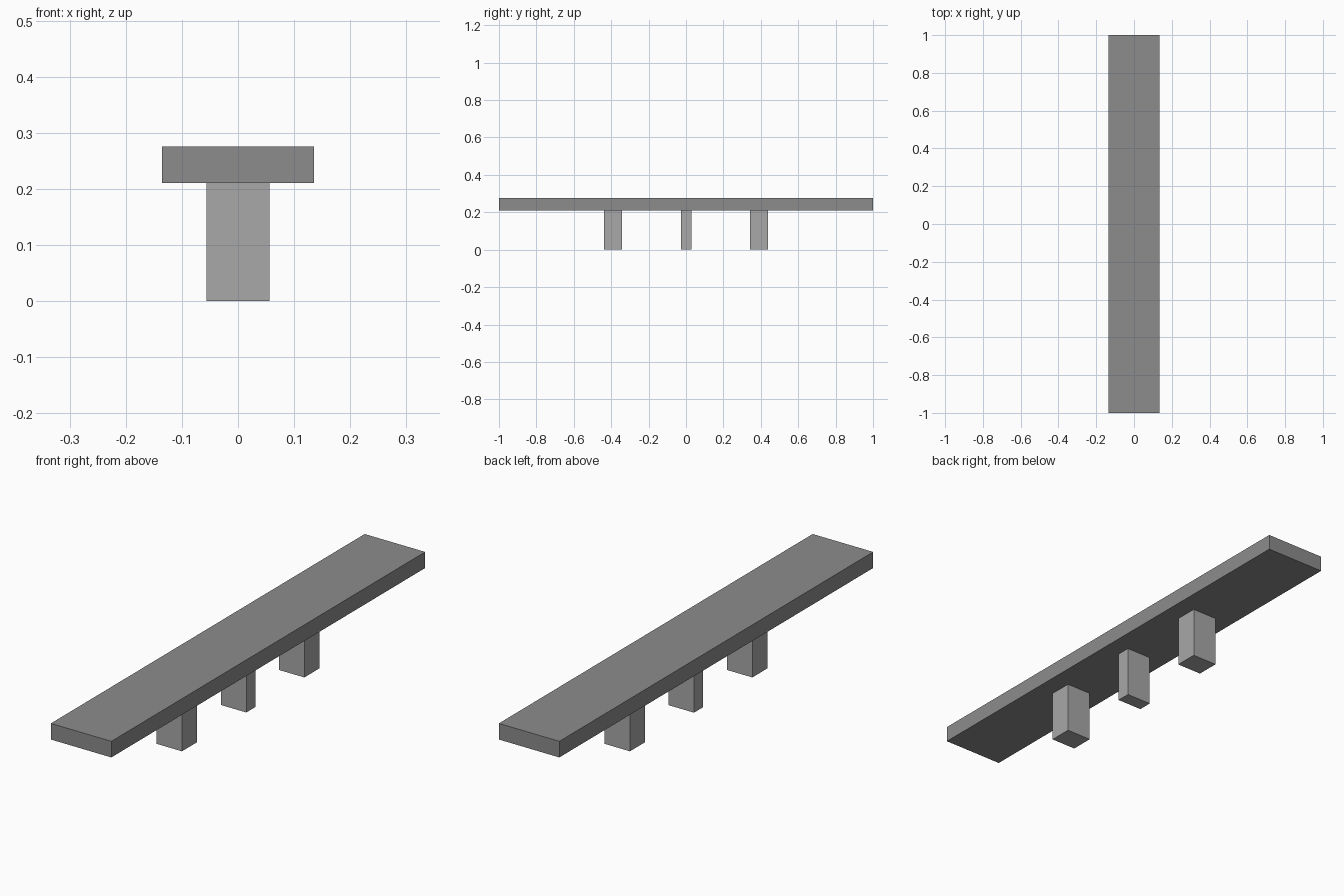
import bpy

if "Cube" in bpy.data.objects:
    bpy.data.objects.remove(bpy.data.objects["Cube"])

SEAT_BOTTOM = 0.211
SEAT_TOP = 0.276


def grey(name, value):
    mat = bpy.data.materials.new(name)
    mat.diffuse_color = (value, value, value, 1)
    mat.use_nodes = True
    mat.node_tree.nodes["Principled BSDF"].inputs["Base Color"].default_value = mat.diffuse_color
    return mat


def box(name, size, y, z_min, z_max, mat):
    bpy.ops.mesh.primitive_cube_add(size=1, location=(0, y, (z_min + z_max) / 2))
    obj = bpy.context.object
    obj.name = name
    obj.scale = (size[0], size[1], z_max - z_min)
    bpy.ops.object.transform_apply(location=False, rotation=False, scale=True)
    obj.data.materials.append(mat)


seat_grey = grey("seat_grey", 0.263)
leg_grey = grey("leg_grey", 0.392)

# Long plank seat
box("seat", (0.27, 2.0), 0, SEAT_BOTTOM, SEAT_TOP, seat_grey)

# Two thick outer legs and a thinner middle one
for name, y, depth in (("front_leg", -0.39, 0.096),
                       ("middle_leg", 0.001, 0.058),
                       ("back_leg", 0.39, 0.096)):
    box(name, (0.113, depth), y, 0, SEAT_BOTTOM, leg_grey)
